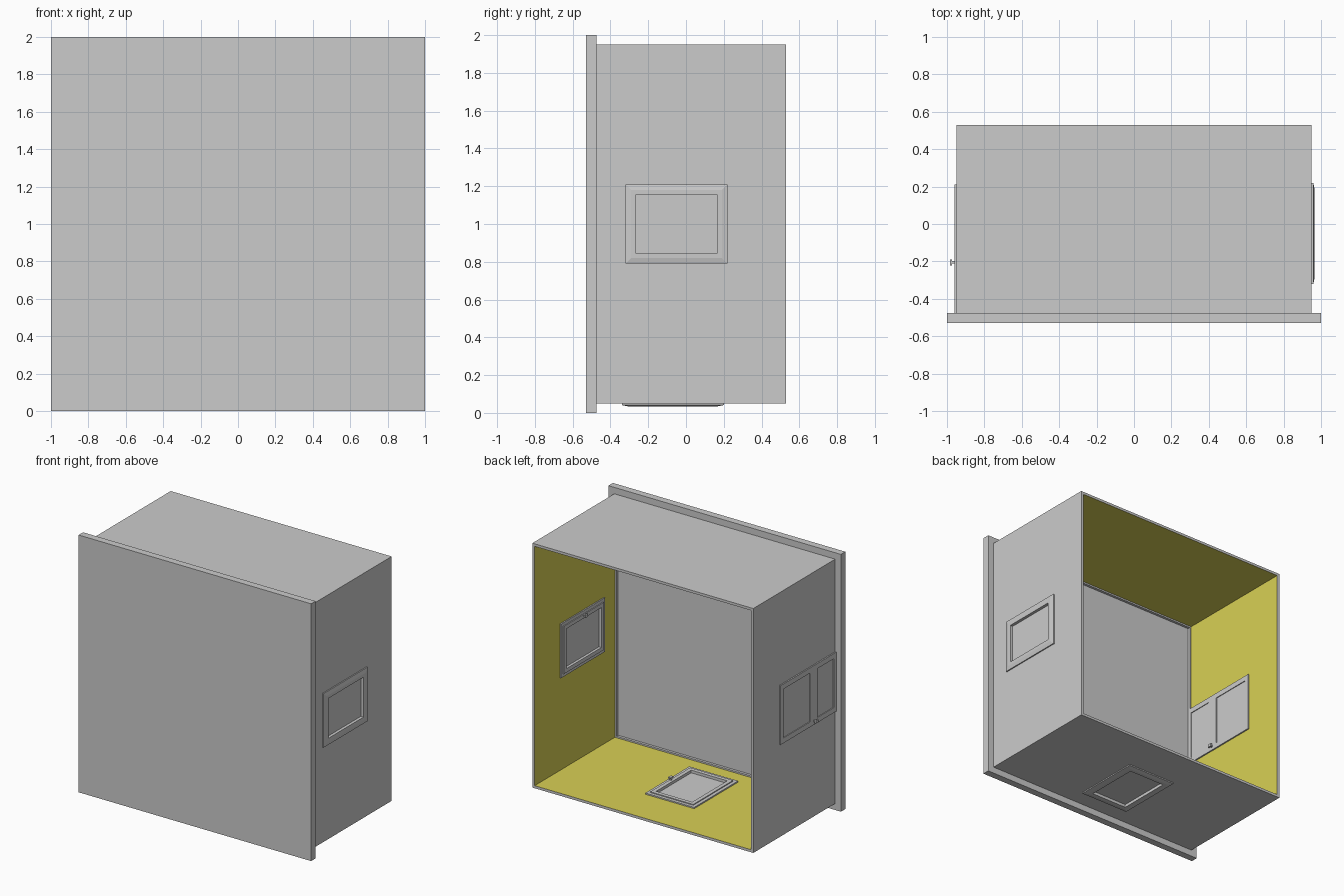
import bpy, bmesh

if "Cube" in bpy.data.objects:
    bpy.data.objects.remove(bpy.data.objects["Cube"])


def material(name, col):
    m = bpy.data.materials.new(name)
    m.diffuse_color = (*col, 1)
    m.use_nodes = True
    m.node_tree.nodes["Principled BSDF"].inputs["Base Color"].default_value = m.diffuse_color
    return m


GREY = material("plain_grey", (0.6, 0.6, 0.6))
YELLOW = material("lining_yellow", (0.69, 0.63, 0.09))

# Local axes: u, v across the wall, w pointing outward
RIGHT = lambda u, v, w: (w, u, v)
LEFT = lambda u, v, w: (-w, u, v)
FLOOR = lambda u, v, w: (v, u, -w)
CEILING = lambda u, v, w: (v, u, w)
FRONT = lambda u, v, w: (u, -w, v)


def inset(r, d):
    return (r[0] + d, r[1] - d, r[2] + d, r[3] - d)


def sweep(name, place, sections, ring=True, lined=False):
    """Join rectangles at depths w; ring closes the loop, otherwise the ends are capped."""
    bm = bmesh.new()
    loops = []
    for (u0, u1, v0, v1), w in sections:
        pts = ((u0, v0), (u1, v0), (u1, v1), (u0, v1))
        loops.append([bm.verts.new(place(u, v, w)) for u, v in pts])
    n = len(loops)
    inner_w = min(s[1] for s in sections)
    for i in range(n if ring else n - 1):
        a, b = loops[i], loops[(i + 1) % n]
        flat = sections[i][1] == sections[(i + 1) % n][1] == inner_w
        for k in range(4):
            j = (k + 1) % 4
            f = bm.faces.new((a[k], a[j], b[j], b[k]))
            f.material_index = int(lined and flat)
    if not ring:
        first = bm.faces.new(loops[0])
        bm.faces.new(loops[-1])
        first.material_index = int(lined)
    bmesh.ops.recalc_face_normals(bm, faces=bm.faces)
    me = bpy.data.meshes.new(name)
    bm.to_mesh(me)
    bm.free()
    me.materials.append(GREY)
    if lined:
        me.materials.append(YELLOW)
    ob = bpy.data.objects.new(name, me)
    bpy.context.collection.objects.link(ob)
    return ob


def box(name, place, r, w0, w1, lined=False):
    return sweep(name, place, [(r, w0), (r, w1)], False, lined)


def holed_wall(name, place, r, hole, w0, w1):
    return sweep(name, place, [(r, w0), (r, w1), (hole, w1), (hole, w0)], True, True)


def latch(name, place, u, v, w, side):
    # stem and cross bar, side = +1 outward, -1 inward
    a, b, c = w, w + 0.014 * side, w + 0.025 * side
    box(name + "_stem", place, (u - .007, u + .007, v - .007, v + .007), min(a, b), max(a, b))
    box(name + "_bar", place, (u - .016, u + .016, v - .011, v + .011), min(b, c), max(b, c))


def hatch(name, place, r, face):
    # raised frame through the wall, recessed panel and inner latch
    hole = inset(r, 0.055)
    sweep(name + "_frame", place, [
        (r, face - .03), (r, face + .009), (inset(r, .03), face + .015),
        (hole, face + .015), (hole, face - .037),
        (inset(r, .025), face - .037), (inset(r, .025), face - .03)])
    box(name + "_panel", place, hole, face - .016, face - .008)
    latch(name + "_latch", place, (r[0] + r[1]) / 2, r[3] - .03, face - .037, -1)


Y0, Y1, T = -0.475, 0.53, 0.02

# Front plate
box("front_plate", FRONT, (-1, 1, 0, 2), 0.475, 0.53)

# Open-backed shell with yellow inner faces
side_rect = (Y0, Y1, 0.05, 1.95)
flat_rect = (Y0, Y1, -0.95 + T, 0.95 - T)
wall_hatch = (-0.32, 0.22, 0.79, 1.21)
floor_hatch = (-0.34, 0.20, -0.21, 0.21)
holed_wall("right_wall", RIGHT, side_rect, inset(wall_hatch, .03), 0.95 - T, 0.95)
holed_wall("floor", FLOOR, flat_rect, inset(floor_hatch, .03), -0.05 - T, -0.05)
box("left_wall", LEFT, side_rect, 0.95 - T, 0.95, True)
box("ceiling", CEILING, flat_rect, 1.95 - T, 1.95, True)

# Bead where the lining meets the front plate
bead = (-0.93, 0.93, 0.07, 1.93)
sweep("front_bead", FRONT, [(bead, .455), (bead, .475),
                            (inset(bead, .012), .475), (inset(bead, .012), .455)])

# Framed hatches in the right wall and the floor
hatch("wall_hatch", RIGHT, wall_hatch, 0.95)
hatch("floor_hatch", FLOOR, floor_hatch, -0.05)

# Two-leaf door in the left wall, shallow recesses on both sides
box("door_slab", LEFT, (-0.475, 0.21, 0.77, 1.23), 0.925, 0.954)
for i, (u0, u1, h0, h1) in enumerate([(-0.475, -0.2, -0.445, -0.245),
                                      (-0.2, 0.21, -0.155, 0.175)]):
    outer, hole = (u0, u1, 0.77, 1.23), (h0, h1, 0.81, 1.19)
    sweep(f"door_leaf_{i + 1}", LEFT, [(outer, .919), (outer, .96), (hole, .96), (hole, .919)])
latch("door_outer_latch", LEFT, -0.205, 0.80, 0.96, 1)
latch("door_inner_latch", LEFT, -0.205, 0.80, 0.919, -1)
